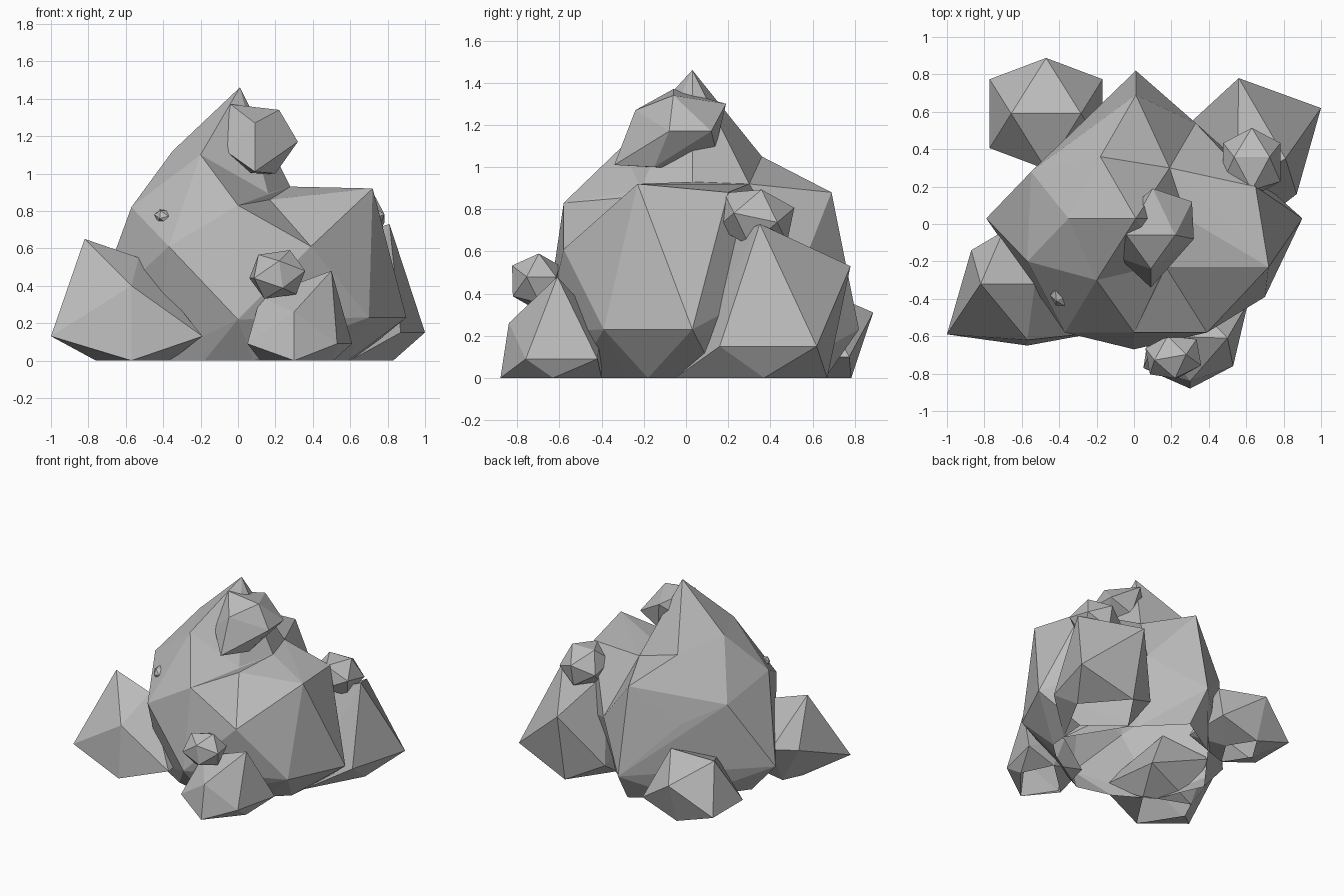
import bpy
import bmesh
from math import atan, radians
from mathutils import Euler, Matrix, Vector

cube = bpy.data.objects.get("Cube")
if cube:
    bpy.data.objects.remove(cube, do_unlink=True)

# One plain stone colour for everything
stone = bpy.data.materials.new("stone_grey")
stone.use_nodes = True
grey = (0.5, 0.5, 0.5, 1.0)
stone.diffuse_color = grey
stone.node_tree.nodes["Principled BSDF"].inputs["Base Color"].default_value = grey


def link_stone(name, bm):
    """Turn a bmesh into a flat shaded stone object."""
    bmesh.ops.recalc_face_normals(bm, faces=bm.faces)
    mesh = bpy.data.meshes.new(name)
    bm.to_mesh(mesh)
    bm.free()
    mesh.materials.append(stone)
    rock = bpy.data.objects.new(name, mesh)
    bpy.context.collection.objects.link(rock)
    return rock


def open_ground(rock):
    """Remove the hidden faces lying flat on the ground."""
    bm = bmesh.new()
    bm.from_mesh(rock.data)
    flat = [f for f in bm.faces if all(v.co.z < 0.001 for v in f.verts)]
    bmesh.ops.delete(bm, geom=flat, context="FACES")
    bm.to_mesh(rock.data)
    bm.free()


def boulder(name, corners):
    """Closed faceted boulder wrapped around its corners (in hundredths)."""
    bm = bmesh.new()
    for corner in corners:
        bm.verts.new(Vector(corner) / 100)
    result = bmesh.ops.convex_hull(bm, input=bm.verts)
    loose = {v for v in result["geom_interior"] + result["geom_unused"]
             if isinstance(v, bmesh.types.BMVert)}
    bmesh.ops.delete(bm, geom=list(loose), context="VERTS")
    return link_stone(name, bm)


def pebble(name, centre, radii, tilt=(0, 0, 0), foot=0.65):
    """Twenty sided stone resting with an edge on top, squashed per axis."""
    bm = bmesh.new()
    bmesh.ops.create_icosphere(bm, subdivisions=1, radius=1)
    edge_up = Matrix.Rotation(-atan(0.618), 4, "Y")
    turn = Euler([radians(angle) for angle in tilt]).to_matrix().to_4x4()
    place = Matrix.Translation(centre) @ turn @ Matrix.Diagonal((*radii, 1))
    bmesh.ops.transform(bm, matrix=place @ edge_up, verts=bm.verts)
    # Flatten anything below the ground into a narrower foot
    middle = Vector(centre)
    for vert in bm.verts:
        if vert.co.z < 0:
            vert.co = middle.lerp(vert.co, foot)
            vert.co.z = 0
    return link_stone(name, bm)


def merge(body, parts):
    """Fuse overlapping parts into the body as one outer shell."""
    for part in parts:
        union = body.modifiers.new(part.name, "BOOLEAN")
        union.operation = "UNION"
        union.solver = "EXACT"
        union.object = part
    graph = bpy.context.evaluated_depsgraph_get()
    fused = bpy.data.meshes.new_from_object(body.evaluated_get(graph))
    body.modifiers.clear()
    body.data = fused
    for part in parts:
        bpy.data.objects.remove(part, do_unlink=True)


# Main rock: broad body, pointed cap, lower side block and valley wedge
main_rock = boulder("main_rock", [
    (-35, 3, 112), (-20, -30, 110), (-18, 36, 105), (19, 30, 92),
    (17, -23, 86), (28, 3, 93), (0, -58, 83), (-37, -58, 61),
    (-57, -20, 82), (-55, 28, 73), (-31, 50, 60), (1, 69, 88),
    (33, 54, 50), (-79, 3, 22), (0, -67, 22), (1, 82, 23),
    (-18, -46, 0), (8, -53, 0), (-45, -30, 0), (-60, 5, 0),
    (-30, 45, 0), (4, 66, 0), (30, 40, 0),
])
peak_cap = boulder("peak_cap", [
    (1, 3, 146), (-35, 3, 112), (-20, -30, 110), (-18, 36, 105),
    (19, 30, 92), (17, -23, 86), (28, 3, 93), (-5, 3, 70),
])
side_block = boulder("side_block", [
    (17, -23, 86), (28, 3, 93), (19, 30, 92), (72, -23, 92),
    (65, 20, 88), (39, -58, 61), (33, 54, 50), (70, -39, 23),
    (90, 3, 23), (0, -67, 22), (8, -53, 0), (47, -29, 0),
    (59, -18, 0), (62, 15, 0), (30, 40, 0),
])
front_wedge = boulder("front_wedge", [
    (0, -58, 83), (17, -23, 86), (39, -58, 61),
    (-37, -58, 61), (0, -67, 22), (5, -30, 40),
])
merge(main_rock, [peak_cap, side_block, front_wedge])

# Boulders around the base
front_right = boulder("front_right_boulder", [
    (-82, -32, 65), (-53, -32, 55), (-57, -62, 40), (-100, -59, 13),
    (-19, -58, 13), (-87, -14, 30), (-70, -4, 30), (-25, -10, 13),
    (-57, -65, 0), (-76, -35, 0), (-69, -20, 0), (-36, -33, 0),
])
back_left = boulder("back_left_boulder", [
    (81, 35, 73), (55, 19, 65), (56, 78, 53), (100, 62, 15),
    (87, 16, 15), (31, 55, 13), (40, 10, 15),
    (83, 37, 0), (57, 67, 0), (60, -5, 0), (35, 35, 0),
])
front_left = boulder("front_left_boulder", [
    (50, -61, 48), (12, -60, 34), (30, -84, 26), (53, -76, 9),
    (61, -42, 9), (5, -77, 9), (10, -45, 10), (30, -40, 25),
    (30, -88, 0), (51, -63, 0), (12, -66, 0), (40, -40, 0),
])
back_right = pebble("back_right_boulder", (-0.47, 0.59, 0.1), (0.355, 0.35, 0.4))

for rock in (main_rock, front_right, back_left, front_left, back_right):
    open_ground(rock)

# Small stones perched on the pile
boulder("summit_stone", [
    (-4, -6, 137), (22, -6, 134), (9, -24, 127), (10, 19, 130),
    (32, -8, 117), (31, 12, 117), (-8, -18, 113), (-6, 5, 115),
    (9, -34, 101), (20, -15, 100), (14, 14, 109), (4, 0, 99),
])
pebble("back_left_stone", (0.63, 0.33, 0.76), (0.18, 0.2, 0.16), (-12, 0, 0))
pebble("front_left_stone", (0.21, -0.71, 0.46), (0.165, 0.135, 0.14), (0, -8, 10))
pebble("tiny_chip", (-0.4, -0.39, 0.77), (0.045, 0.06, 0.04), (20, 0, 30))
